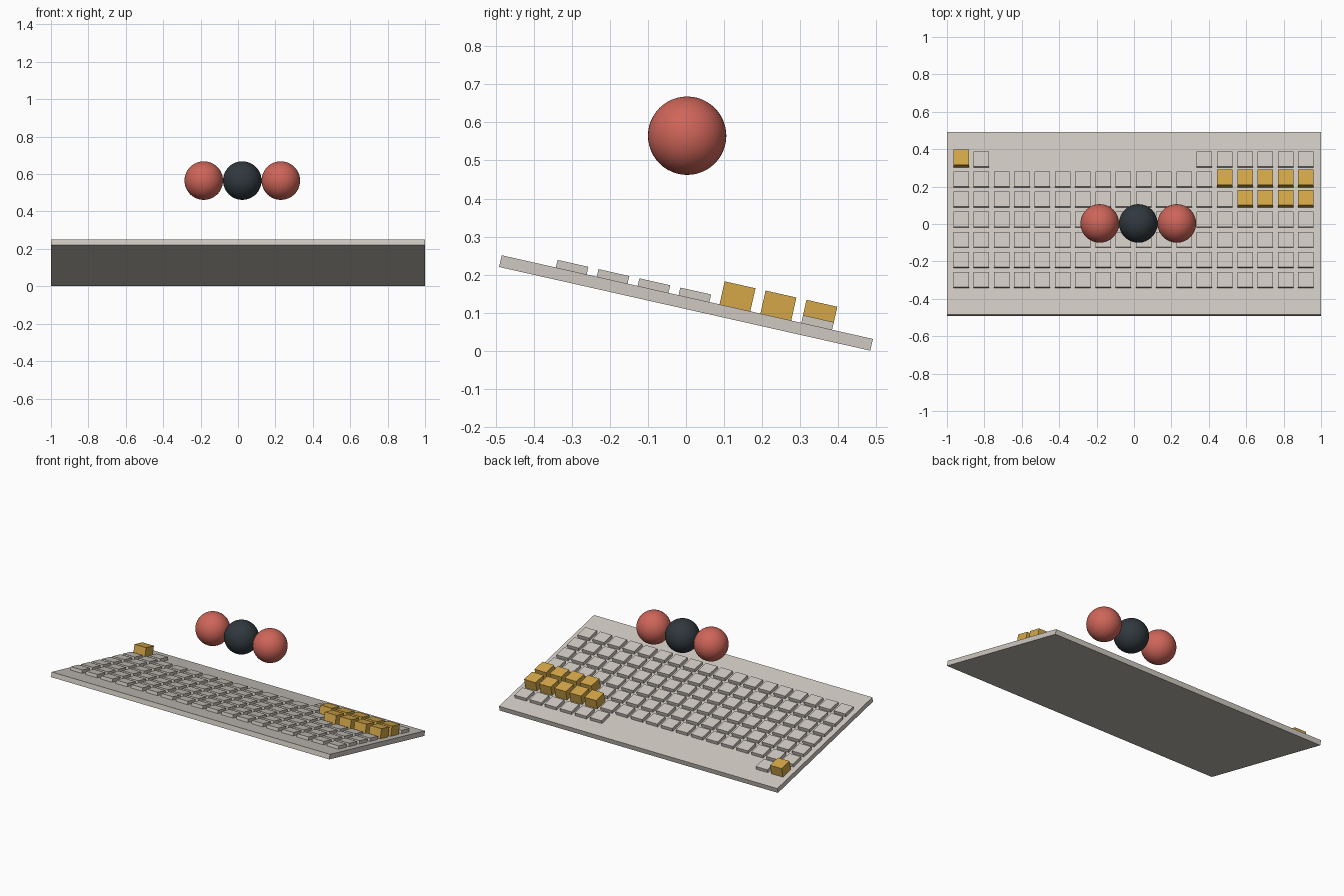
import bpy, math
from mathutils import Matrix, Vector

default = bpy.data.objects.get("Cube")
if default:
    bpy.data.objects.remove(default)


def material(name, rgb):
    mat = bpy.data.materials.new(name)
    mat.use_nodes = True
    color = (*rgb, 1)
    mat.diffuse_color = color
    mat.node_tree.nodes["Principled BSDF"].inputs["Base Color"].default_value = color
    return mat


beige = material("beige", (0.62, 0.58, 0.53))
gold = material("gold", (0.66, 0.39, 0.065))
red = material("coral red", (0.62, 0.13, 0.10))
dark = material("dark slate", (0.03, 0.04, 0.048))

# The whole keyboard leans down towards the back
TILT = Matrix.Translation((0, 0, 0.1255)) @ Matrix.Rotation(math.radians(-12.7), 4, 'X')
THICKNESS = 0.0315


def tilted_box(name, size, center, mat):
    bpy.ops.mesh.primitive_cube_add(size=1)
    obj = bpy.context.object
    obj.name = name
    obj.data.transform(Matrix.Diagonal((*size, 1)))
    obj.data.materials.append(mat)
    obj.matrix_world = TILT @ Matrix.Translation(center)
    return obj


# Base board
tilted_box("keyboard_base", (2, 1, THICKNESS), (0, 0, 0), beige)

# Keys: rows counted from the front, columns from the model's right
KEY = 0.083
COLUMNS = 18
full_row = range(COLUMNS)
rows = [full_row] * 6 + [[0, 1, *range(12, COLUMNS)]]
raised = {4: range(14, COLUMNS), 5: range(13, COLUMNS), 6: [0]}

for r, columns in enumerate(rows):
    for c in columns:
        tall = c in raised.get(r, [])
        height = 0.062 if tall else 0.0205
        center = (-0.924 + 0.1084 * c, -0.3126 + 0.1102 * r, (THICKNESS + height) / 2)
        name = f"{'raised_key' if tall else 'key'}_row{r + 1}_{c + 1}"
        tilted_box(name, (KEY, KEY, height), center, gold if tall else beige)

# Three touching balls floating above the board
RADIUS = 0.103
for i, (name, mat) in enumerate([("right_ball", red), ("middle_ball", dark), ("left_ball", red)]):
    bpy.ops.mesh.primitive_uv_sphere_add(
        segments=48, ring_count=24, radius=RADIUS,
        location=Vector((0.023 + (i - 1) * 2 * RADIUS, 0.003, 0.565)))
    ball = bpy.context.object
    ball.name = name
    ball.data.materials.append(mat)
    bpy.ops.object.shade_smooth()
